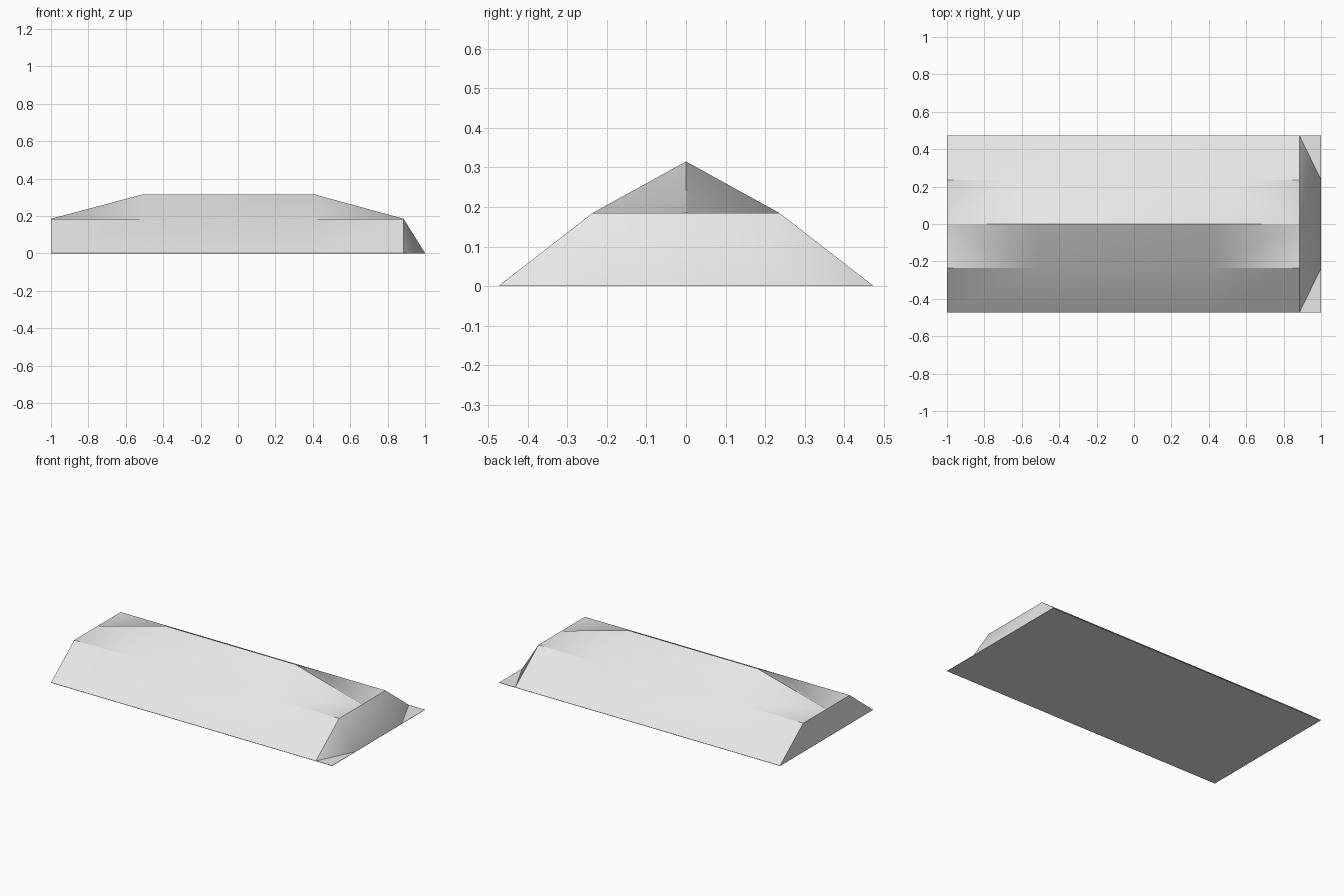
import bpy, bmesh, math

if "Cube" in bpy.data.objects:
    bpy.data.objects.remove(bpy.data.objects["Cube"])

# Stations along the length and rows across the width
XS = [-1.0, -0.51, 0.41, 0.885, 1.0]
YS = [-0.472, -0.236, 0.0, 0.236, 0.472]
RIM, EAVE, RIDGE = 0.002, 0.185, 0.315


def height(i, j):
    """Roof height: rim outside, eave level inside, ridge along the middle."""
    if i == 4 or j in (0, 4):
        return RIM
    return RIDGE if j == 2 and i in (1, 2) else EAVE


bm = bmesh.new()
grid = [[bm.verts.new((x, y, height(i, j))) for j, y in enumerate(YS)]
        for i, x in enumerate(XS)]

# Roof panels; twisted panels fold along their lower diagonal
for i in range(4):
    for j in range(4):
        a, b, c, d = grid[i][j], grid[i + 1][j], grid[i + 1][j + 1], grid[i][j + 1]
        ac, bd = a.co.z + c.co.z, b.co.z + d.co.z
        if abs(ac - bd) < 1e-6:
            bm.faces.new((a, b, c, d))
        elif ac < bd:
            bm.faces.new((a, b, c))
            bm.faces.new((a, c, d))
        else:
            bm.faces.new((a, b, d))
            bm.faces.new((b, c, d))

# Upright left end wall
bm.faces.new(grid[0])

# Thin rim and flat underside
rim = [e for e in bm.edges if e.is_boundary]
new = bmesh.ops.extrude_edge_only(bm, edges=rim)["geom"]
for v in new:
    if isinstance(v, bmesh.types.BMVert):
        v.co.z = 0.0
bmesh.ops.holes_fill(bm, edges=[e for e in bm.edges if e.is_boundary], sides=0)
bmesh.ops.recalc_face_normals(bm, faces=bm.faces[:])

# Smooth shading with sharp edges kept above 35 degrees
for f in bm.faces:
    f.smooth = True
for e in bm.edges:
    e.smooth = e.calc_face_angle(0.0) < math.radians(35)

mesh = bpy.data.meshes.new("roof")
bm.to_mesh(mesh)
bm.free()
mat = bpy.data.materials.new("light grey")
mat.diffuse_color = (0.8, 0.8, 0.8, 1)
mat.use_nodes = True
mat.node_tree.nodes["Principled BSDF"].inputs["Base Color"].default_value = mat.diffuse_color
mesh.materials.append(mat)
bpy.context.collection.objects.link(bpy.data.objects.new("roof", mesh))
